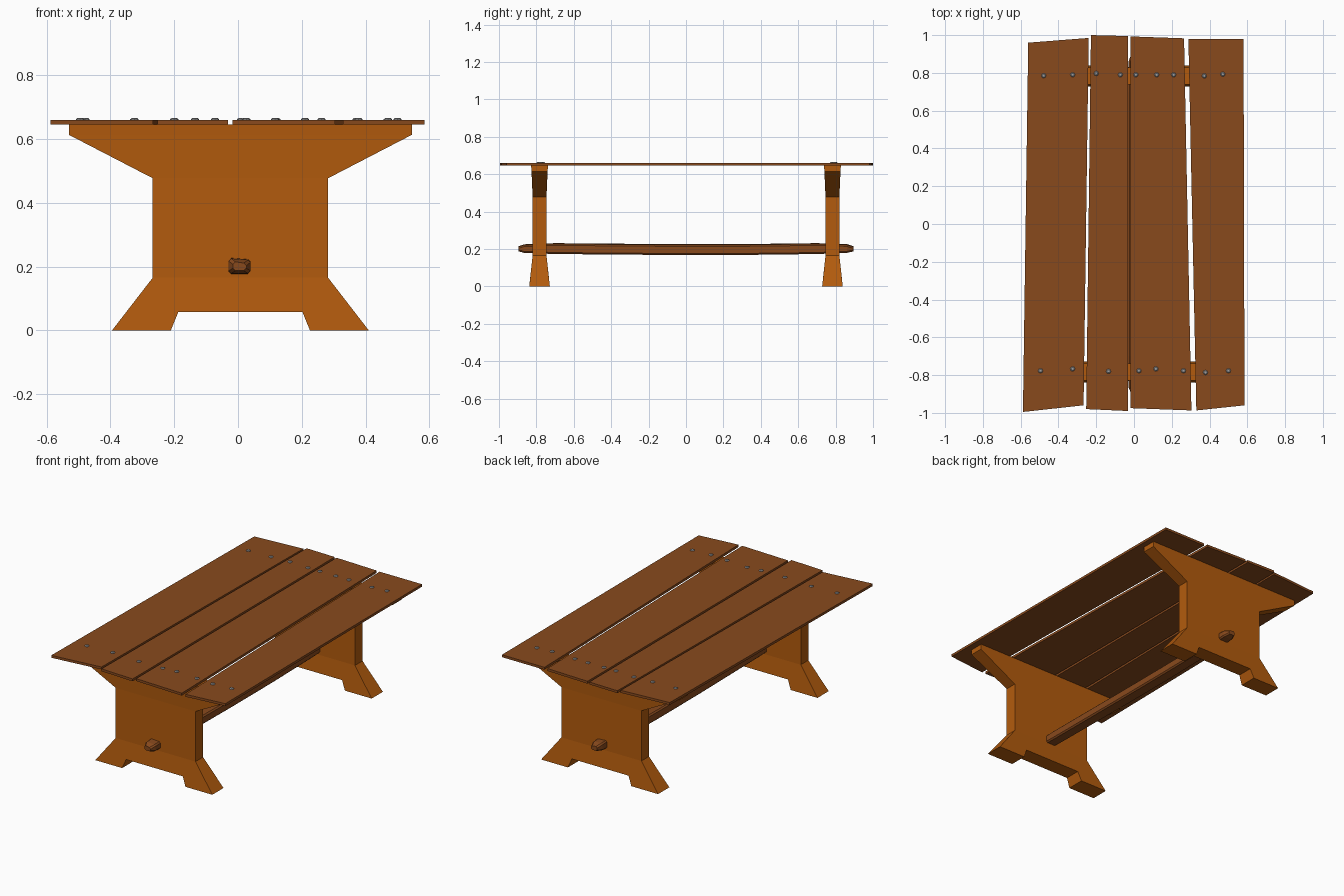
import bpy, bmesh, math

if "Cube" in bpy.data.objects:
    bpy.data.objects.remove(bpy.data.objects["Cube"])


def material(name, rgb):
    m = bpy.data.materials.new(name)
    m.diffuse_color = (*rgb, 1)
    m.use_nodes = True
    m.node_tree.nodes["Principled BSDF"].inputs["Base Color"].default_value = m.diffuse_color
    return m


PLANK = material("plank_wood", (0.25, 0.068, 0.012))
LEG = material("leg_wood", (0.45, 0.105, 0.004))
METAL = material("nail_metal", (0.35, 0.35, 0.35))


def finish(name, bm, mat):
    bmesh.ops.remove_doubles(bm, verts=bm.verts, dist=1e-5)
    bmesh.ops.recalc_face_normals(bm, faces=bm.faces)
    me = bpy.data.meshes.new(name)
    bm.to_mesh(me)
    bm.free()
    me.materials.append(mat)
    ob = bpy.data.objects.new(name, me)
    bpy.context.collection.objects.link(ob)
    return ob


def loft(name, rings, mat):
    """Skin a list of equal-length rings and cap both ends."""
    bm = bmesh.new()
    vs = [[bm.verts.new(p) for p in r] for r in rings]
    for a, b in zip(vs, vs[1:]):
        for i in range(len(a)):
            j = (i + 1) % len(a)
            bm.faces.new((a[i], a[j], b[j], b[i]))
    bm.faces.new(vs[0])
    bm.faces.new(vs[-1])
    return finish(name, bm, mat)


# Table top: four uneven hand-cut planks
planks = [
    [(-0.56, 0.96), (-0.24, 0.985), (-0.267, -0.96), (-0.588, -0.995)],
    [(-0.228, 1.0), (-0.032, 0.995), (-0.032, -0.99), (-0.253, -0.98)],
    [(-0.018, 0.993), (0.265, 0.983), (0.304, -0.987), (-0.018, -0.975)],
    [(0.288, 0.98), (0.58, 0.98), (0.585, -0.96), (0.33, -0.987)],
]
for i, p in enumerate(planks):
    loft(f"top_plank_{i + 1}", [[(x, y, z) for x, y in p] for z in (0.645, 0.66)], PLANK)

# Trestle legs: bands of the silhouette, thickness varies with height
CX = 0.0075
HALF = {0.0: 0.055, 0.057: 0.049, 0.165: 0.037, 0.477: 0.037, 0.613: 0.043, 0.646: 0.045}
outline = [(0.4025, 0.0), (0.275, 0.165), (0.275, 0.477), (0.5375, 0.613), (0.5375, 0.646)]
notch = [(-0.218, 0.0), (-0.195, 0.057), (0.195, 0.057), (0.218, 0.0)]


def leg(name, cy):
    bm = bmesh.new()
    cache = {}

    def v(x, z, s):
        key = (x, z, s)
        if key not in cache:
            cache[key] = bm.verts.new((x + CX, cy + s * HALF[z], z))
        return cache[key]

    # front and back skins
    (x0, z0), (x1, z1) = outline[:2]
    bands = [[(-x0, z0)] + notch + [(x0, z0), (x1, z1), (-x1, z1)]]
    for (xa, za), (xb, zb) in zip(outline[1:], outline[2:]):
        bands.append([(-xa, za), (xa, za), (xb, zb), (-xb, zb)])
    for s in (-1, 1):
        for b in bands:
            bm.faces.new([v(x, z, s) for x, z in b])
    # edge skin around the whole silhouette
    loop = notch + outline + [(-x, z) for x, z in reversed(outline)]
    for a, b in zip(loop, loop[1:] + loop[:1]):
        bm.faces.new((v(*a, -1), v(*b, -1), v(*b, 1), v(*a, 1)))
    return finish(name, bm, LEG)


leg("front_leg", -0.783)
leg("back_leg", 0.783)

# Stretcher beam: slightly irregular chamfered bar passing through both legs
stations = [  # y, half width, bottom z, top z
    (-0.895, 0.021, 0.187, 0.215), (-0.865, 0.034, 0.179, 0.225),
    (-0.70, 0.036, 0.173, 0.231), (-0.10, 0.038, 0.168, 0.226),
    (0.30, 0.038, 0.168, 0.226), (0.70, 0.036, 0.173, 0.231),
    (0.86, 0.034, 0.179, 0.226), (0.895, 0.021, 0.187, 0.215)]
rings = []
for y, w, lo, hi in stations:
    c = 0.008
    rings.append([(x + 0.005, y, z) for x, z in (
        (-w + c, lo), (w - c, lo), (w, lo + c), (w, hi - c - 0.004),
        (w - c, hi - 0.004), (-w + c, hi), (-w, hi - c), (-w, lo + c))])
loft("stretcher_beam", rings, PLANK)

# Nail heads: small flattened domes
back = [(-0.478, 0.785), (-0.325, 0.79), (-0.2, 0.797), (-0.072, 0.79), (0.01, 0.79),
        (0.12, 0.79), (0.21, 0.79), (0.372, 0.784), (0.47, 0.793)]
front = [(-0.495, -0.777), (-0.325, -0.767), (-0.135, -0.78), (0.026, -0.777),
         (0.116, -0.767), (0.262, -0.777), (0.378, -0.786), (0.5, -0.777)]
for i, (x, y) in enumerate(back + front):
    rings = [[(x + r * math.cos(k * math.pi / 4), y + r * math.sin(k * math.pi / 4), z)
              for k in range(8)] for r, z in ((0.013, 0.657), (0.013, 0.662), (0.008, 0.666))]
    loft(f"nail_{i + 1}", rings, METAL)
